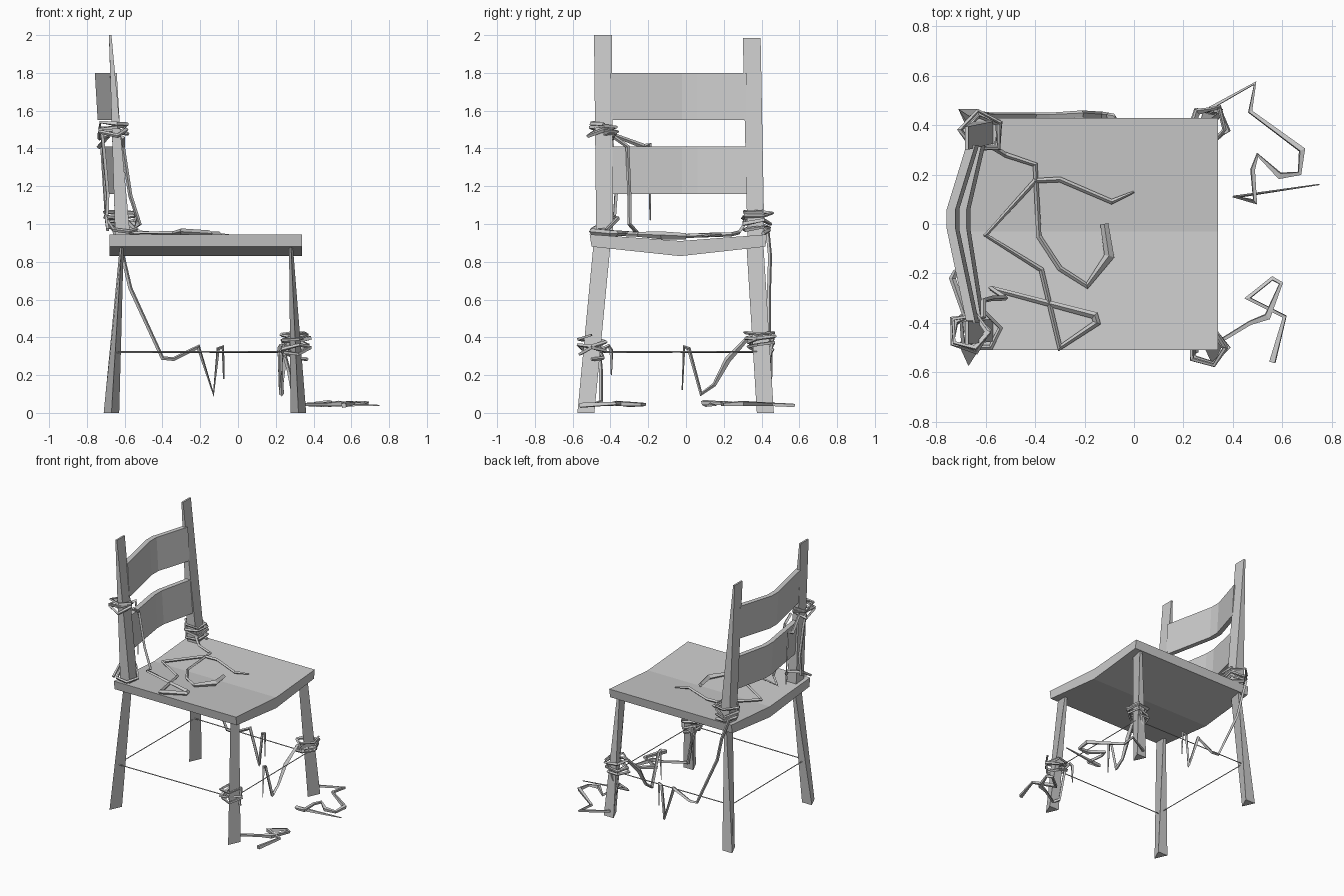
import bpy, bmesh, math, random
random.seed(4)


def mesh_object(name, verts, faces):
    bm = bmesh.new()
    vs = [bm.verts.new(v) for v in verts]
    for f in faces:
        bm.faces.new([vs[i] for i in f])
    bmesh.ops.recalc_face_normals(bm, faces=bm.faces)
    me = bpy.data.meshes.new(name)
    bm.to_mesh(me)
    bm.free()
    ob = bpy.data.objects.new(name, me)
    bpy.context.collection.objects.link(ob)
    return ob


def loft(name, rings):
    """Join equal-length rings of points and cap both ends."""
    n = len(rings[0])
    faces = [[k * n + i, k * n + (i + 1) % n, (k + 1) * n + (i + 1) % n, (k + 1) * n + i]
             for k in range(len(rings) - 1) for i in range(n)]
    faces += [list(range(n)), [(len(rings) - 1) * n + i for i in range(n)]]
    return mesh_object(name, [p for r in rings for p in r], faces)


def rope(name, points, radius=0.011):
    """Low-poly rope; an optional fourth value scales the thickness."""
    cu = bpy.data.curves.new(name, 'CURVE')
    cu.dimensions = '3D'
    cu.bevel_depth = radius
    cu.bevel_resolution = 0
    cu.use_fill_caps = True
    sp = cu.splines.new('POLY')
    sp.points.add(len(points) - 1)
    for p, q in zip(sp.points, points):
        p.co = (*q[:3], 1)
        p.radius = q[3] if len(q) > 3 else 1
    tmp = bpy.data.objects.new(name + "_path", cu)
    bpy.context.collection.objects.link(tmp)
    deps = bpy.context.evaluated_depsgraph_get()
    me = bpy.data.meshes.new_from_object(tmp.evaluated_get(deps))
    bpy.data.objects.remove(tmp)
    for f in me.polygons:
        f.use_smooth = False
    me.name = name
    ob = bpy.data.objects.new(name, me)
    bpy.context.collection.objects.link(ob)


def coil(cx, cy, z0, z1, r, turns, start=0.0):
    """Loose, crumpled wraps around a post."""
    pts = []
    n = turns * 5
    for i in range(n + 1):
        a = start + i * math.tau / 5
        rr = r * random.uniform(0.85, 1.15)
        z = z0 + (z1 - z0) * i / n + random.uniform(-0.02, 0.02)
        pts.append((cx + rr * math.cos(a), cy + rr * math.sin(a), z, random.uniform(0.7, 1.2)))
    return pts


# Seat: dished slab
profile = [(-0.51, 0.945), (-0.03, 0.91), (0.43, 0.945), (0.42, 0.88), (-0.03, 0.83), (-0.50, 0.88)]
loft("seat", [[(x, y, z) for y, z in profile] for x in (-0.68, 0.34)])


# Legs: three-sided, flattening towards the top
def leg(name, top, bottom):
    def ring(c, sx, z):
        return [(c[0] + sx, c[1] + 0.045, z), (c[0] - sx, c[1] + 0.045, z), (c[0], c[1] - 0.045, z)]
    loft(name, [ring(bottom, 0.041, 0.0), ring(top, 0.01, 0.89)])


leg("front_leg_a", (0.28, -0.445), (0.32, -0.53))
leg("front_leg_b", (0.28, 0.365), (0.32, 0.42))
leg("back_leg_a", (-0.615, -0.445), (-0.67, -0.53))
leg("back_leg_b", (-0.615, 0.365), (-0.67, 0.42))

# Back posts: thin at the top, leaning back
for name, y0, y1, h in (("back_post_a", -0.43, -0.44, 2.0), ("back_post_b", 0.37, 0.348, 1.985)):
    loft(name, [[(-0.57, y0 - .045, .93), (-0.57, y0 + .045, .93), (-0.65, y0 + .045, .93), (-0.65, y0 - .045, .93)],
                [(-0.67, y1 - .047, h), (-0.67, y1 + .047, h), (-0.683, y1 + .047, h), (-0.683, y1 - .047, h)]])

# Back slats: bowed backwards
for name, z0, z1, end, mid in (("upper_slat", 1.55, 1.80, -0.655, -0.735), ("lower_slat", 1.16, 1.41, -0.63, -0.69)):
    rings = []
    for y, x in ((-0.40, end), (-0.02, mid), (0.06, mid), (0.32, end)):
        t = 0.018
        rings.append([(x + t + .01, y, z0), (x - t + .01, y, z0), (x - t - .005, y, z1), (x + t - .005, y, z1)])
    loft(name, rings)

# Stretchers: very thin rods between the legs
corners = [(0.305, -0.50), (0.305, 0.40), (-0.65, 0.40), (-0.65, -0.50)]
for i in range(4):
    a, b = corners[i], corners[(i + 1) % 4]
    rope("stretcher", [(*a, 0.32), (*b, 0.325)], 0.004)

# Front leg rope, -y side: wraps, ground tail, hanging tail
rope("front_rope_a_wraps", coil(0.30, -0.50, 0.30, 0.40, 0.072, 3))
rope("front_rope_a_ground", [
    (0.24, -0.46, 0.33), (0.27, -0.45, 0.22), (0.30, -0.45, 0.06), (0.33, -0.485, 0.045),
    (0.47, -0.40, 0.045), (0.54, -0.375, 0.05, 1.6), (0.595, -0.24, 0.045), (0.56, -0.22, 0.045),
    (0.46, -0.30, 0.045, 1.6), (0.61, -0.375, 0.05), (0.56, -0.56, 0.04, 1.5)])
rope("front_rope_a_tail", [(0.25, -0.52, 0.30), (0.24, -0.41, 0.355), (0.23, -0.395, 0.33), (0.23, -0.395, 0.2, .3)])

# Front leg rope, +y side
rope("front_rope_b_wraps", coil(0.30, 0.40, 0.33, 0.44, 0.078, 4, 1.0))
rope("front_rope_b_ground", [
    (0.33, 0.46, 0.40), (0.28, 0.43, 0.2), (0.33, 0.43, 0.06), (0.31, 0.47, 0.045), (0.49, 0.57, 0.04),
    (0.47, 0.455, 0.045), (0.68, 0.30, 0.05, 1.5), (0.67, 0.205, 0.045), (0.59, 0.195, 0.05, 1.5),
    (0.50, 0.28, 0.045), (0.48, 0.22, 0.05), (0.49, 0.09, 0.055, 1.4), (0.41, 0.11, 0.045, 1.4),
    (0.75, 0.16, 0.04, .3)])
rope("front_rope_b_tail", [
    (0.27, 0.33, 0.40), (0.24, 0.22, 0.28, 1.6), (0.23, 0.15, 0.15), (0.23, 0.08, 0.10, 1.2),
    (0.22, 0.015, 0.34), (0.22, -0.01, 0.35), (0.22, -0.02, 0.12, .3)])

# Back post rope, +y side: wraps, strand over seat, strand hanging outside
rope("back_rope_b_wraps", coil(-0.615, 0.37, 0.96, 1.06, 0.08, 4, 0.5))
rope("back_rope_b_seat", [
    (-0.57, 0.31, 1.0), (-0.52, 0.28, 0.955), (-0.40, 0.24, 0.945), (-0.385, -0.05, 0.935),
    (-0.30, -0.18, 0.94), (-0.19, -0.25, 0.945, 1.2), (-0.10, -0.13, 0.94, 1.9), (-0.12, 0.0, 0.935, 1.5)])
rope("back_rope_b_hanging", [
    (-0.66, 0.43, 0.98), (-0.61, 0.445, 0.83), (-0.57, 0.44, 0.66), (-0.40, 0.44, 0.29),
    (-0.34, 0.44, 0.285), (-0.21, 0.445, 0.35, 1.4), (-0.13, 0.44, 0.10, 1.4), (-0.105, 0.44, 0.34),
    (-0.08, 0.435, 0.35), (-0.075, 0.43, 0.18, .4)])

# Back post rope, -y side: wraps, strand over seat, strand to seat corner, tail
rope("back_rope_a_wraps", coil(-0.665, -0.435, 1.46, 1.53, 0.078, 3))
rope("back_rope_a_seat", [
    (-0.61, -0.38, 1.46), (-0.61, -0.31, 1.41), (-0.57, -0.30, 1.15), (-0.52, -0.30, 1.0),
    (-0.58, -0.26, 0.955), (-0.16, -0.37, 0.95, 1.5), (-0.15, -0.40, 0.95, 1.5), (-0.30, -0.50, 0.96, 1.5),
    (-0.375, -0.185, 0.94), (-0.60, -0.045, 0.935), (-0.40, 0.175, 0.945), (-0.30, 0.18, 0.945),
    (-0.09, 0.09, 0.94), (0.0, 0.13, 0.935, .4)])
rope("back_rope_a_corner", [
    (-0.72, -0.40, 1.48), (-0.71, -0.385, 1.38), (-0.69, -0.37, 1.16), (-0.695, -0.38, 1.02),
    (-0.66, -0.50, 0.97), (-0.58, -0.50, 0.96), (-0.54, -0.42, 0.97), (-0.60, -0.36, 1.03),
    (-0.70, -0.39, 1.04), (-0.69, -0.50, 0.97)])
rope("back_rope_a_tail", [(-0.68, -0.38, 1.47), (-0.735, -0.22, 1.41, 1.3), (-0.72, -0.19, 1.42), (-0.70, -0.19, 1.02, .4)])
